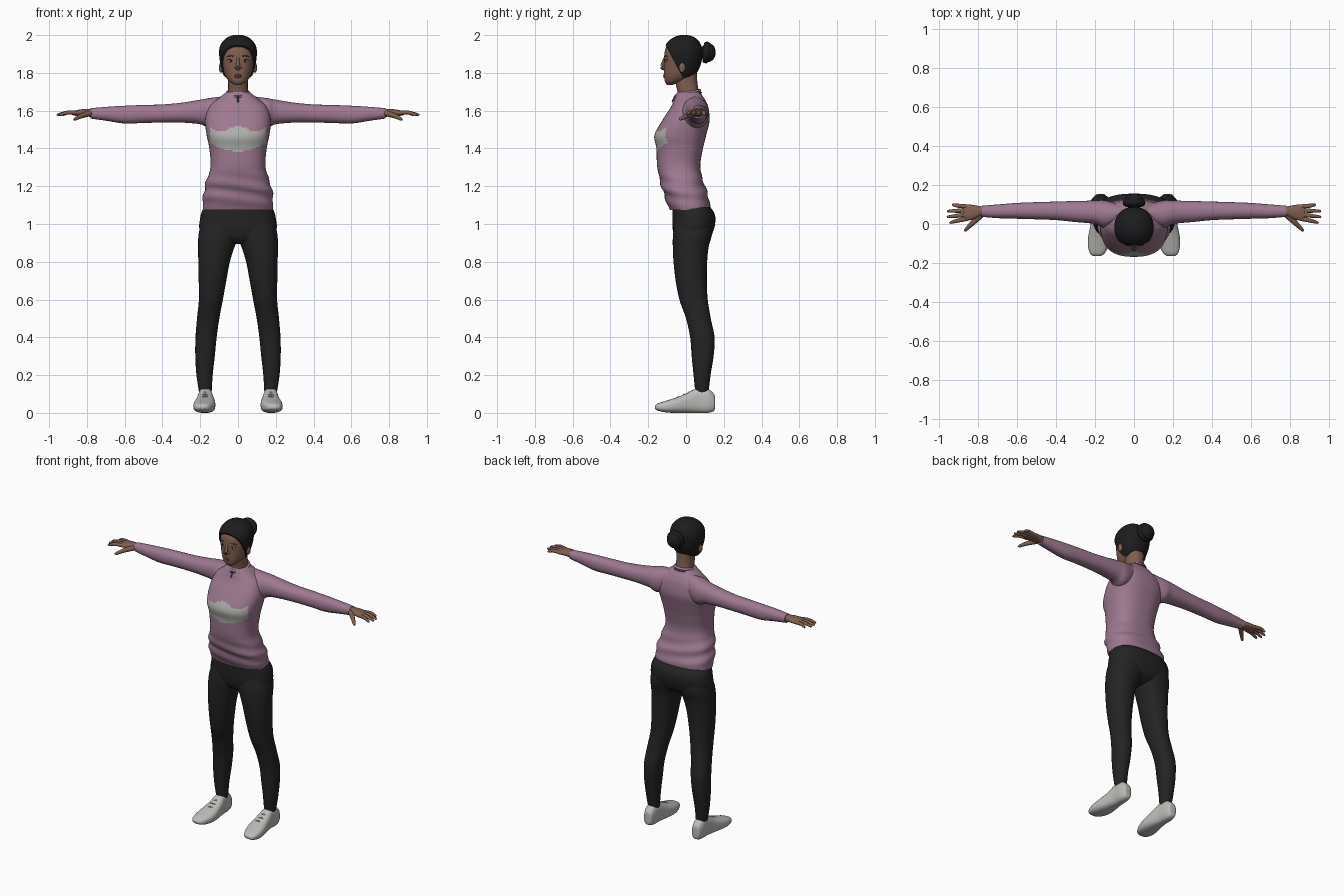
import bpy, bmesh, math
from mathutils import Vector, Matrix

if "Cube" in bpy.data.objects:
    bpy.data.objects.remove(bpy.data.objects["Cube"], do_unlink=True)


def material(name, r, g, b):
    m = bpy.data.materials.new(name)
    m.use_nodes = True
    m.diffuse_color = (r, g, b, 1)
    node = next(n for n in m.node_tree.nodes if n.type == "BSDF_PRINCIPLED")
    node.inputs["Base Color"].default_value = (r, g, b, 1)
    return m


PINK = material("dusty pink", .34, .19, .28)
BAND = material("light grey", .42, .42, .4)
BLACK = material("legging black", .017, .017, .017)
HAIR = material("hair black", .012, .012, .013)
SKIN = material("brown skin", .22, .115, .08)
LIPS = material("lip brown", .16, .06, .05)
SHOE = material("shoe white", .5, .5, .48)
TRIM = material("trim grey", .13, .12, .13)


def spline(rows, steps, closed=False):
    """Catmull-Rom interpolation of tuples."""
    n, out = len(rows), []
    pick = (lambda i: rows[i % n]) if closed else (lambda i: rows[min(max(i, 0), n - 1)])
    for i in range(n if closed else n - 1):
        for s in range(steps):
            t = s / steps
            out.append([b + t / 2 * (c - a + t * (2 * a - 5 * b + 4 * c - d + t * (3 * (b - c) + d - a)))
                        for a, b, c, d in zip(pick(i - 1), pick(i), pick(i + 1), pick(i + 2))])
    return out if closed else out + [list(rows[-1])]


def bridge(bm, rings, closed=False):
    rings = [[bm.verts.new(p) for p in ring] for ring in rings]
    k = len(rings[0])
    for a, b in zip(rings, rings[1:] + rings[:1] if closed else rings[1:]):
        for j in range(k):
            bm.faces.new((a[j], a[(j + 1) % k], b[(j + 1) % k], b[j]))
    if not closed:
        bm.faces.new(rings[0])
        bm.faces.new(rings[-1])


def loft(bm, rows, axis="z", power=2.2, side=1, seg=36, steps=5):
    """Rows are position along the axis, then the limits of the two other axes."""
    rings = []
    for t, u0, u1, v0, v1 in spline(rows, steps):
        ring = []
        for j in range(seg):
            c, s = (math.copysign(abs(f) ** (2 / power), f)
                    for f in (math.cos(math.tau * j / seg), math.sin(math.tau * j / seg)))
            u, v = (u0 + u1 + c * (u1 - u0)) / 2, (v0 + v1 + s * (v1 - v0)) / 2
            p = {"x": (t, u, v), "y": (u, t, v), "z": (u, v, t)}[axis]
            ring.append((side * p[0], p[1], p[2]))
        rings.append(ring)
    bridge(bm, rings)


def tube(bm, points, side=1, closed=False, seg=12, steps=4):
    """Points are x, y, z, radius."""
    path = spline(points, steps, closed)
    pos = [Vector((side * p[0], p[1], p[2])) for p in path]
    n, rings = len(pos), []
    for i, p in enumerate(pos):
        a, b = (pos[i - 1], pos[(i + 1) % n]) if closed else (pos[max(i - 1, 0)], pos[min(i + 1, n - 1)])
        q = (b - a).to_track_quat("Z", "Y")
        rings.append([p + q @ Vector((math.cos(w), math.sin(w), 0)) * path[i][3]
                      for w in (math.tau * j / seg for j in range(seg))])
    bridge(bm, rings, closed)


def blob(bm, centre, size):
    bmesh.ops.create_uvsphere(bm, u_segments=24, v_segments=14, radius=1,
                              matrix=Matrix.Translation(centre) @ Matrix.Diagonal((*size, 1)))


def finish(name, bm, *mats):
    """Smooth shading with sharp edges kept, then an object."""
    bmesh.ops.recalc_face_normals(bm, faces=bm.faces[:])
    for f in bm.faces:
        f.smooth = True
    for e in bm.edges:
        e.smooth = e.calc_face_angle(0) < .9
    mesh = bpy.data.meshes.new(name)
    bm.to_mesh(mesh)
    bm.free()
    for m in mats:
        mesh.materials.append(m)
    bpy.context.collection.objects.link(bpy.data.objects.new(name, mesh))


def even(rows):
    """Symmetric rows: height, half width, front, back."""
    return [(z, -w, w, f, b) for z, w, f, b in rows]


SIDES = ((1, "left"), (-1, "right"))

# Sweater torso with soft folds around the waist and a pale chest panel
bm = bmesh.new()
loft(bm, even([(1.075, .185, -.085, .127), (1.12, .186, -.105, .125), (1.2, .176, -.13, .1),
               (1.3, .146, -.152, .076), (1.4, .152, -.157, .09), (1.47, .166, -.167, .107),
               (1.55, .174, -.125, .125), (1.62, .155, -.08, .117), (1.66, .11, -.062, .1),
               (1.7, .06, -.045, .072)]), power=2.5, seg=96, steps=10)
bm.normal_update()
for v in bm.verts:
    x, y, z = v.co
    fade = max(0, 1 - abs(z - 1.18) / .1)
    v.co += v.normal * (.006 * fade * math.sin(75 * z + 12 * x + 9 * y))
for f in bm.faces:
    x, y, z = f.calc_center_median()
    if y < -.05 and abs(x) < .148 and 1.385 + 2 * x * x < z < 1.505 + .015 * math.cos(35 * x):
        f.material_index = 1
finish("sweater_torso", bm, PINK, BAND)

# Collar and zip
bm = bmesh.new()
circle = [(math.cos(math.tau * i / 12), math.sin(math.tau * i / 12)) for i in range(12)]
tube(bm, [(.057 * c, .012 + .06 * s, 1.695 + .012 * s, .008) for c, s in circle], closed=True)
finish("collar", bm, PINK)
bm = bmesh.new()
tube(bm, [(.065 * c, .012 + .068 * s, 1.684 + .012 * s, .004) for c, s in circle], closed=True)
tube(bm, [(0, -.058, 1.68, .004), (0, -.073, 1.645, .004)])
finish("collar_trim", bm, TRIM)

# Leggings: hips and two legs
bm = bmesh.new()
loft(bm, even([(.893, .04, -.02, .06), (.92, .16, -.055, .12), (.97, .203, -.07, .147),
               (1.03, .2, -.072, .156), (1.07, .19, -.072, .143), (1.11, .17, -.07, .11)]), power=2.4)
for s, label in SIDES:
    loft(bm, [(.1, .14, .205, .05, .118), (.2, .134, .22, .04, .13), (.3, .123, .226, .03, .146),
              (.4, .113, .225, .022, .151), (.5, .099, .217, 0, .131), (.6, .08, .207, -.035, .115),
              (.7, .062, .208, -.055, .11), (.8, .043, .21, -.066, .112), (.88, .018, .211, -.07, .12),
              (.95, -.01, .208, -.068, .138), (1.04, 0, .185, -.052, .135)], side=s)
finish("leggings", bm, BLACK)

for s, label in SIDES:
    # Sleeve
    bm = bmesh.new()
    loft(bm, [(.07, .01, .1, 1.53, 1.677), (.15, -.02, .121, 1.508, 1.667), (.2, 0, .12, 1.528, 1.658),
              (.3, .01, .118, 1.537, 1.642), (.4, .02, .115, 1.537, 1.633), (.5, .024, .112, 1.535, 1.63),
              (.6, .027, .108, 1.532, 1.626), (.7, .03, .1, 1.547, 1.62),
              (.78, .037, .094, 1.558, 1.613)], "x", side=s)
    finish(label + "_sleeve", bm, PINK)

    # Shoe with laces
    bm = bmesh.new()
    loft(bm, [(.154, .16, .19, .03, .08), (.148, .147, .2, .01, .1), (.115, .138, .21, 0, .127),
              (.06, .134, .212, 0, .132), (0, .124, .222, 0, .102), (-.06, .12, .234, 0, .079),
              (-.11, .13, .236, .003, .063), (-.15, .15, .226, .012, .05),
              (-.165, .172, .208, .022, .038)], "y", power=2.7, side=s)
    finish(label + "_shoe", bm, SHOE)
    bm = bmesh.new()
    for y, z in ((.015, .109), (-.012, .098), (-.04, .087)):
        tube(bm, [(.152, y, z - .006, .003), (.174, y, z, .004), (.196, y, z - .006, .003)], s, seg=8)
    finish(label + "_laces", bm, BAND)

    # Hand: palm, four fingers and a thumb
    bm = bmesh.new()
    loft(bm, [(.74, .043, .089, 1.566, 1.606), (.78, .042, .09, 1.567, 1.609), (.82, .025, .097, 1.571, 1.608),
              (.86, .017, .101, 1.573, 1.602), (.878, .022, .097, 1.577, 1.597)], "x", side=s)
    for base, tip, reach in ((.028, .008, .945), (.049, .037, .957), (.07, .066, .957), (.089, .098, .932)):
        tube(bm, [(.85, base, 1.588, .011), (.9, (base + tip) / 2, 1.59, .0105),
                  (reach - .006, tip, 1.579, .007), (reach, tip, 1.577, .003)], s)
    tube(bm, [(.785, .045, 1.586, .016), (.83, .003, 1.572, .013), (.863, -.03, 1.555, .008),
              (.867, -.035, 1.552, .004)], s)
    finish(label + "_hand", bm, SKIN)

    # Eye, iris and brow
    bm = bmesh.new()
    blob(bm, (s * .037, -.105, 1.864), (.015, .006, .006))
    finish(label + "_eye", bm, BAND)
    bm = bmesh.new()
    blob(bm, (s * .037, -.108, 1.864), (.006, .005, .006))
    for z, r in ((1.87, .002), (1.889, .0025)):
        tube(bm, [(.02, -.112, z - .001, r), (.037, -.109, z + .002, r), (.056, -.097, z - .002, r)], s, seg=8)
    finish(label + "_iris_and_brow", bm, HAIR)

# Neck
bm = bmesh.new()
loft(bm, even([(1.66, .06, -.045, .075), (1.7, .053, -.045, .068), (1.75, .052, -.055, .06),
               (1.8, .055, -.045, .058)]))
finish("neck", bm, SKIN)

# Head with nose and ears
skull = [(1.737, .018, -.1, -.07), (1.752, .042, -.111, -.02), (1.775, .062, -.115, .03),
         (1.8, .073, -.116, .055), (1.84, .082, -.117, .073), (1.88, .088, -.116, .08),
         (1.92, .088, -.111, .08), (1.955, .074, -.093, .067), (1.982, .045, -.06, .04),
         (1.994, .012, -.025, .005)]
bm = bmesh.new()
loft(bm, even(skull), seg=48)
tube(bm, [(0, -.108, 1.885, .007), (0, -.12, 1.855, .009), (0, -.125, 1.83, .012), (0, -.115, 1.82, .008)])
for s, label in SIDES:
    blob(bm, (s * .011, -.117, 1.828), (.009, .009, .008))
    blob(bm, (s * .09, -.02, 1.828), (.011, .017, .027))
finish("head", bm, SKIN)

# Mouth
bm = bmesh.new()
for z in (1.788, 1.779):
    tube(bm, [(-.024, -.108, 1.784, .002), (0, -.115, z, .006), (.024, -.108, 1.784, .002)])
finish("lips", bm, LIPS)

# Hair: a larger skull, cut along a slanted hairline and at the nape
bm = bmesh.new()
loft(bm, even([(z + .006, w + .011, f - .006, b + .006) for z, w, f, b in skull]), seg=48)
for point, normal in (((0, -.11, 1.95), (0, -.17, -.09)), ((0, 0, 1.775), (0, 0, -1))):
    bmesh.ops.bisect_plane(bm, geom=bm.verts[:] + bm.edges[:] + bm.faces[:], plane_co=point,
                           plane_no=normal, clear_outer=True)
    bmesh.ops.holes_fill(bm, edges=[e for e in bm.edges if e.is_boundary])
finish("hair", bm, HAIR)

# Coiled bun
bm = bmesh.new()
blob(bm, (0, .117, 1.908), (.05, .04, .05))
tube(bm, [(.04 * c, .108 + .004 * s, 1.908 + .04 * s, .018) for c, s in circle], closed=True)
tube(bm, [(.02 * c, .138, 1.91 + .022 * s, .014) for c, s in circle], closed=True)
finish("hair_bun", bm, HAIR)
